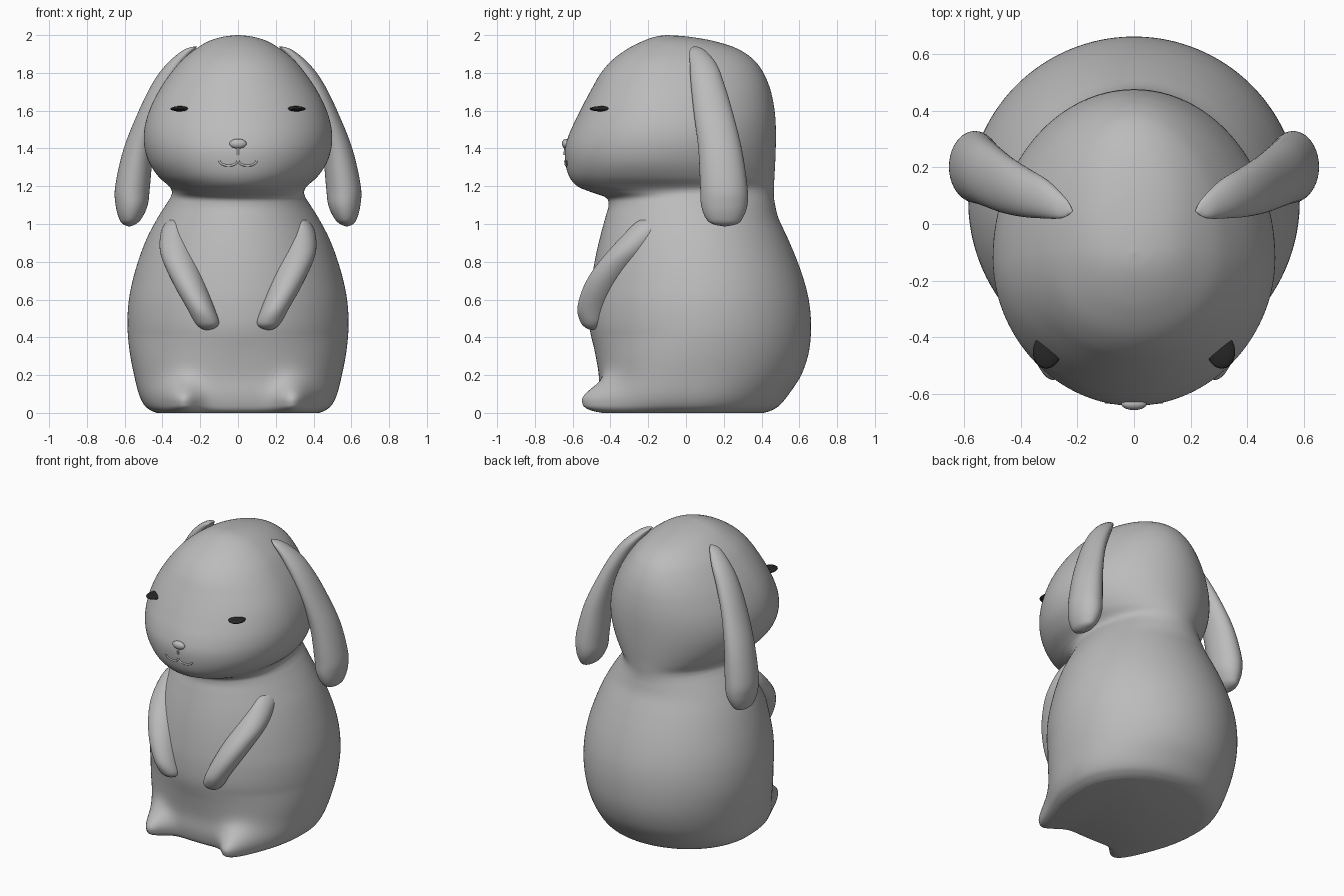
import bpy, bmesh, math
from mathutils import Vector, Matrix
from mathutils.bvhtree import BVHTree

if "Cube" in bpy.data.objects:
    bpy.data.objects.remove(bpy.data.objects["Cube"])


def material(name, v):
    m = bpy.data.materials.new(name)
    m.diffuse_color = (v, v, v, 1)
    m.use_nodes = True
    m.node_tree.nodes["Principled BSDF"].inputs["Base Color"].default_value = m.diffuse_color
    return m


GREY = material("soft grey", 0.5)
BLACK = material("eye black", 0.02)


def finish(bm, name, mat):
    bmesh.ops.recalc_face_normals(bm, faces=bm.faces[:])
    me = bpy.data.meshes.new(name)
    bm.to_mesh(me)
    ob = bpy.data.objects.new(name, me)
    bpy.context.collection.objects.link(ob)
    me.materials.append(mat)
    bpy.ops.object.select_all(action='DESELECT')
    ob.select_set(True)
    bpy.context.view_layer.objects.active = ob
    bpy.ops.object.shade_smooth_by_angle(angle=math.radians(50))
    return ob


def spline(rows, steps):
    """Catmull-Rom through rows of numbers."""
    p = [rows[0]] + rows + [rows[-1]]
    out = []
    for i in range(1, len(p) - 2):
        for s in range(steps):
            t = s / steps
            out.append([0.5 * (2 * b + (c - a) * t + (2 * a - 5 * b + 4 * c - d) * t * t
                               + (3 * b - a - 3 * c + d) * t ** 3)
                        for a, b, c, d in zip(*p[i - 1:i + 3])])
    return out + [rows[-1]]


def loft(rows, seg, steps, side=1, shape=None):
    """rows: z, centre x, half width, front y, widest y, back y"""
    bm = bmesh.new()
    rings = []
    for z, cx, w, f, c, b in spline(rows, steps):
        ring = []
        for k in range(seg):
            a = 2 * math.pi * k / seg
            ca, sa = math.cos(a), math.sin(a)
            n = 2 + 0.6 * max(0, 1 - z / 0.4) if shape and sa < 0 else 2
            x = math.copysign(abs(ca) ** (2 / n), ca) * w
            y = math.copysign(abs(sa) ** (2 / n), sa)
            y = c + y * ((c - f) if sa < 0 else (b - c))
            if shape and sa < 0:
                y += shape(x, z) * min(1, -sa * 3)
            ring.append(bm.verts.new((side * (cx + x), y, z)))
        rings.append(ring)
    for r, q in zip(rings, rings[1:]):
        for k in range(seg):
            j = (k + 1) % seg
            bm.faces.new((r[k], r[j], q[j], q[k]))
    bm.faces.new(rings[0])
    bm.faces.new(rings[-1])
    return bm


# Body and head in one smooth skin: z, half width, front, widest, back
B = [(0, .43, -.41, .03, .41), (.012, .46, -.435, .03, .45), (.04, .495, -.45, .04, .495),
     (.1, .525, -.46, .05, .545), (.2, .55, -.462, .06, .61), (.32, .573, -.482, .07, .65),
     (.45, .585, -.51, .08, .662), (.58, .58, -.512, .08, .653), (.7, .558, -.5, .08, .625),
     (.82, .523, -.48, .07, .583), (.93, .48, -.455, .06, .536), (1.03, .427, -.428, .05, .49),
     (1.1, .383, -.41, .03, .472), (1.14, .358, -.425, .01, .466), (1.17, .35, -.505, -.02, .465),
     (1.2, .365, -.575, -.06, .466), (1.25, .42, -.618, -.1, .468), (1.32, .468, -.638, -.12, .472),
     (1.4, .494, -.64, -.12, .475), (1.48, .498, -.617, -.12, .476), (1.56, .483, -.58, -.12, .473),
     (1.64, .453, -.54, -.12, .463), (1.72, .41, -.497, -.11, .444), (1.8, .355, -.45, -.1, .41),
     (1.87, .295, -.388, -.09, .358), (1.93, .22, -.305, -.08, .268), (1.97, .15, -.225, -.08, .14),
     (1.992, .075, -.16, -.09, .01), (2, .004, -.104, -.1, -.096)]


def feet(x, z):
    # push two toes out of the lower front
    low = math.exp(-(max(0, z - .06) / .1) ** 2) * (1 - .35 * max(0, 1 - z / .04) ** 2)
    return -.15 * low * math.exp(-((abs(x) - .3) / .095) ** 2)


bm = loft([(z, 0, w, f, c, b) for z, w, f, c, b in B], 160, 6, shape=feet)
bvh = BVHTree.FromBMesh(bm)
finish(bm, "body_and_head", GREY)
bm.free()

# Ears: z, centre x, half width, front, back
EAR = [(1.94, .225, .008, .04, .055), (1.92, .26, .03, .02, .10), (1.85, .325, .05, .02, .16),
       (1.75, .39, .06, .025, .20), (1.6, .46, .065, .04, .245), (1.4, .525, .08, .065, .295),
       (1.2, .558, .092, .075, .325), (1.1, .563, .085, .08, .325), (1.03, .57, .06, .105, .30),
       (1.0, .575, .035, .14, .27), (.987, .575, .003, .203, .207)]
# Arms: same columns
ARM = [(.438, .165, .003, -.502, -.498), (.45, .16, .04, -.53, -.46), (.48, .165, .065, -.558, -.43),
       (.55, .195, .073, -.575, -.4), (.65, .242, .083, -.55, -.35), (.75, .285, .09, -.497, -.28),
       (.85, .32, .092, -.418, -.2), (.95, .335, .075, -.325, -.12), (1.01, .335, .045, -.262, -.1),
       (1.04, .32, .004, -.2, -.15)]


def hit(x, z):
    p, n, _, _ = bvh.ray_cast(Vector((x, -2, z)), Vector((0, 1, 0)))
    return p, n


def blob(name, mat, loc, rot, size):
    bm = bmesh.new()
    bmesh.ops.create_uvsphere(bm, u_segments=32, v_segments=16, radius=1)
    bm.transform(Matrix.Translation(loc) @ rot @ Matrix.Diagonal((*size, 1)))
    finish(bm, name, mat)


for side, tag in ((1, "right"), (-1, "left")):
    for part, rows in (("ear", EAR), ("arm", ARM)):
        finish(loft([(z, x, w, f, (f + b) / 2, b) for z, x, w, f, b in rows], 40, 6, side),
               f"{part}_{tag}", GREY)
    # Eyes lie on the head surface, tops leaning inwards
    p, n = hit(side * .307, 1.61)
    rot = n.to_track_quat('Z', 'Y').to_matrix().to_4x4() @ Matrix.Rotation(side * .12, 4, 'Z')
    blob(f"eye_{tag}", BLACK, p, rot, (.05, .063, .014))

# Nose
p, n = hit(0, 1.425)
blob("nose", GREY, p, Matrix.Identity(4), (.045, .022, .026))


# Nose line and mouth as fine ridges on the face
def ridge(name, pts, r):
    cu = bpy.data.curves.new(name, 'CURVE')
    cu.dimensions = '3D'
    cu.bevel_depth = r
    cu.bevel_resolution = 2
    sp = cu.splines.new('POLY')
    sp.points.add(len(pts) - 1)
    for q, (x, z) in zip(sp.points, pts):
        q.co = (*hit(x, z)[0], 1)
    cu.materials.append(GREY)
    bpy.context.collection.objects.link(bpy.data.objects.new(name, cu))


ridge("nose_line", [(0, 1.41), (0, 1.39), (0, 1.365)], .006)
for side, tag in ((1, "right"), (-1, "left")):
    arc = [(side * (.05 - .048 * math.cos(t * math.pi / 10)),
            1.335 - .026 * math.sin(t * math.pi / 10)) for t in range(11)]
    ridge(f"mouth_{tag}", arc, .006)
